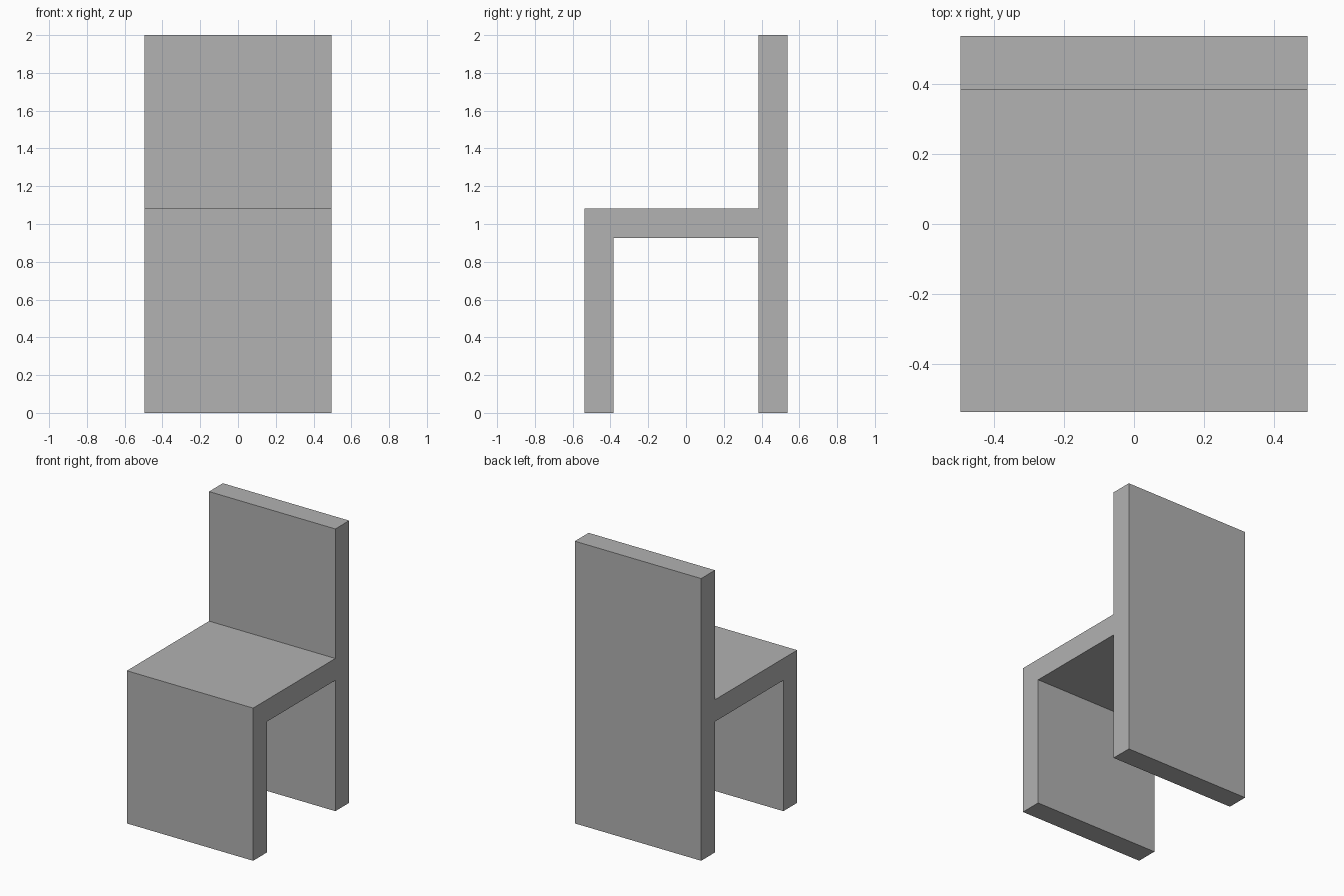
import bpy
import bmesh
from mathutils import Vector

default = bpy.data.objects.get("Cube")
if default:
    bpy.data.objects.remove(default, do_unlink=True)

# Overall sizes
HALF_WIDTH = 0.495
HALF_DEPTH = 0.5375
INNER = 0.383
SEAT_TOP = 1.082
SEAT_BOTTOM = 0.927
BACK_TOP = 2.0

# Plain grey finish
grey = bpy.data.materials.new("plain grey")
grey.use_nodes = True
colour = (0.445, 0.445, 0.445, 1)
grey.diffuse_color = colour
grey.node_tree.nodes["Principled BSDF"].inputs["Base Color"].default_value = colour

# Side outline (y, z): front panel, seat, then full-height back panel
profile = [
    (-HALF_DEPTH, 0), (-INNER, 0), (-INNER, SEAT_BOTTOM),
    (INNER, SEAT_BOTTOM), (INNER, 0), (HALF_DEPTH, 0),
    (HALF_DEPTH, BACK_TOP), (INNER, BACK_TOP),
    (INNER, SEAT_TOP), (-HALF_DEPTH, SEAT_TOP),
]

# Extrude the outline across the chair's width
bm = bmesh.new()
side = bm.faces.new([bm.verts.new((-HALF_WIDTH, y, z)) for y, z in profile])
result = bmesh.ops.extrude_face_region(bm, geom=[side])
moved = [v for v in result["geom"] if isinstance(v, bmesh.types.BMVert)]
bmesh.ops.translate(bm, verts=moved, vec=Vector((2 * HALF_WIDTH, 0, 0)))
bmesh.ops.recalc_face_normals(bm, faces=bm.faces)

mesh = bpy.data.meshes.new("chair")
bm.to_mesh(mesh)
bm.free()
mesh.materials.append(grey)
chair = bpy.data.objects.new("chair", mesh)
bpy.context.collection.objects.link(chair)
